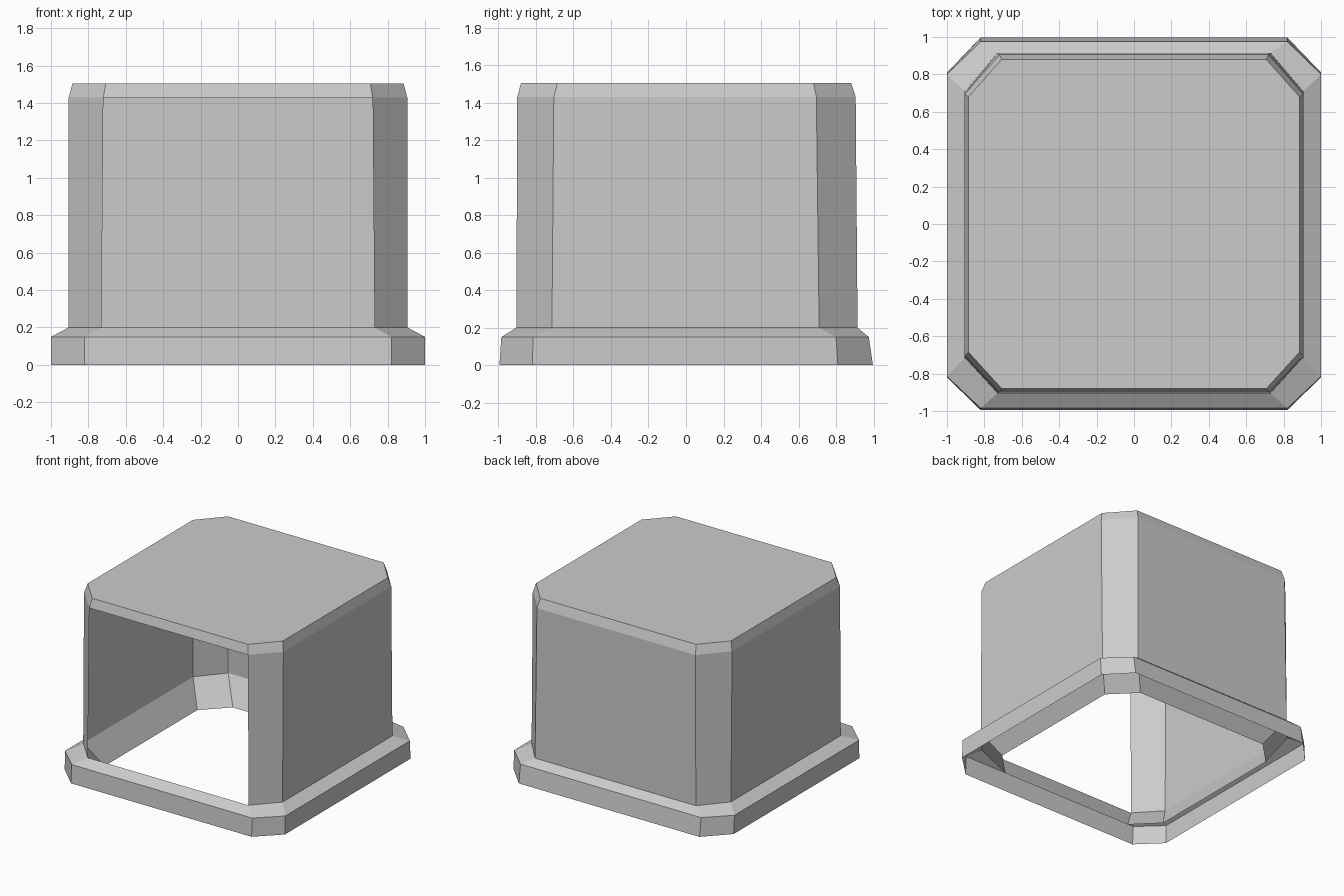
import bpy
import bmesh

cube = bpy.data.objects.get("Cube")
if cube:
    bpy.data.objects.remove(cube)

GREY = (0.6, 0.6, 0.6, 1.0)
mat = bpy.data.materials.new("plain grey")
mat.use_nodes = True
mat.diffuse_color = GREY
bsdf = next(n for n in mat.node_tree.nodes if n.type == "BSDF_PRINCIPLED")
bsdf.inputs["Base Color"].default_value = GREY


def ring(z, x, front, back, cut_x, cut_front, cut_back):
    """Square outline with cut corners; the first edge is the front."""
    right = [(cut_x, front), (x, cut_front), (x, cut_back), (cut_x, back)]
    left = [(-px, py) for px, py in reversed(right)]
    return [(px, py, z) for px, py in [left[-1]] + right + left[:-1]]


def build(name, rings, skip=(), cap=False):
    """Sheet joining stacked outlines, leaving out the skipped sides."""
    bm = bmesh.new()
    loops = [[bm.verts.new(p) for p in r] for r in rings]
    for low, high in zip(loops, loops[1:]):
        for i in range(8):
            if i not in skip:
                j = (i + 1) % 8
                bm.faces.new((low[i], low[j], high[j], high[i]))
    if cap:
        bm.faces.new(loops[-1])
    mesh = bpy.data.meshes.new(name)
    bm.to_mesh(mesh)
    bm.free()
    mesh.materials.append(mat)
    obj = bpy.data.objects.new(name, mesh)
    bpy.context.collection.objects.link(obj)
    return obj


# Shared outlines, from the ground up
lip_foot = ring(0, 0.79, -0.79, 0.79, 0.60, -0.60, 0.60)
rim_foot = ring(0, 1.0, -0.995, 0.997, 0.82, -0.82, 0.81)
rim_top = ring(0.15, 1.0, -0.985, 0.975, 0.82, -0.815, 0.80)
wall_foot = ring(0.2, 0.905, -0.905, 0.915, 0.73, -0.715, 0.71)
wall_top = ring(1.43, 0.905, -0.90, 0.905, 0.72, -0.705, 0.695)
roof_edge = ring(1.505, 0.885, -0.88, 0.88, 0.707, -0.685, 0.68)

# Walls with the front left open
build("walls", [wall_foot, wall_top], skip=(0,))
# Bevelled roof
build("roof", [wall_top, roof_edge], cap=True)
# Flared base rim, hollow underneath
build("base_rim", [rim_foot, rim_top, wall_foot])
# Sloping lip inside the base
build("inner_lip", [lip_foot, wall_foot]).data.flip_normals()
